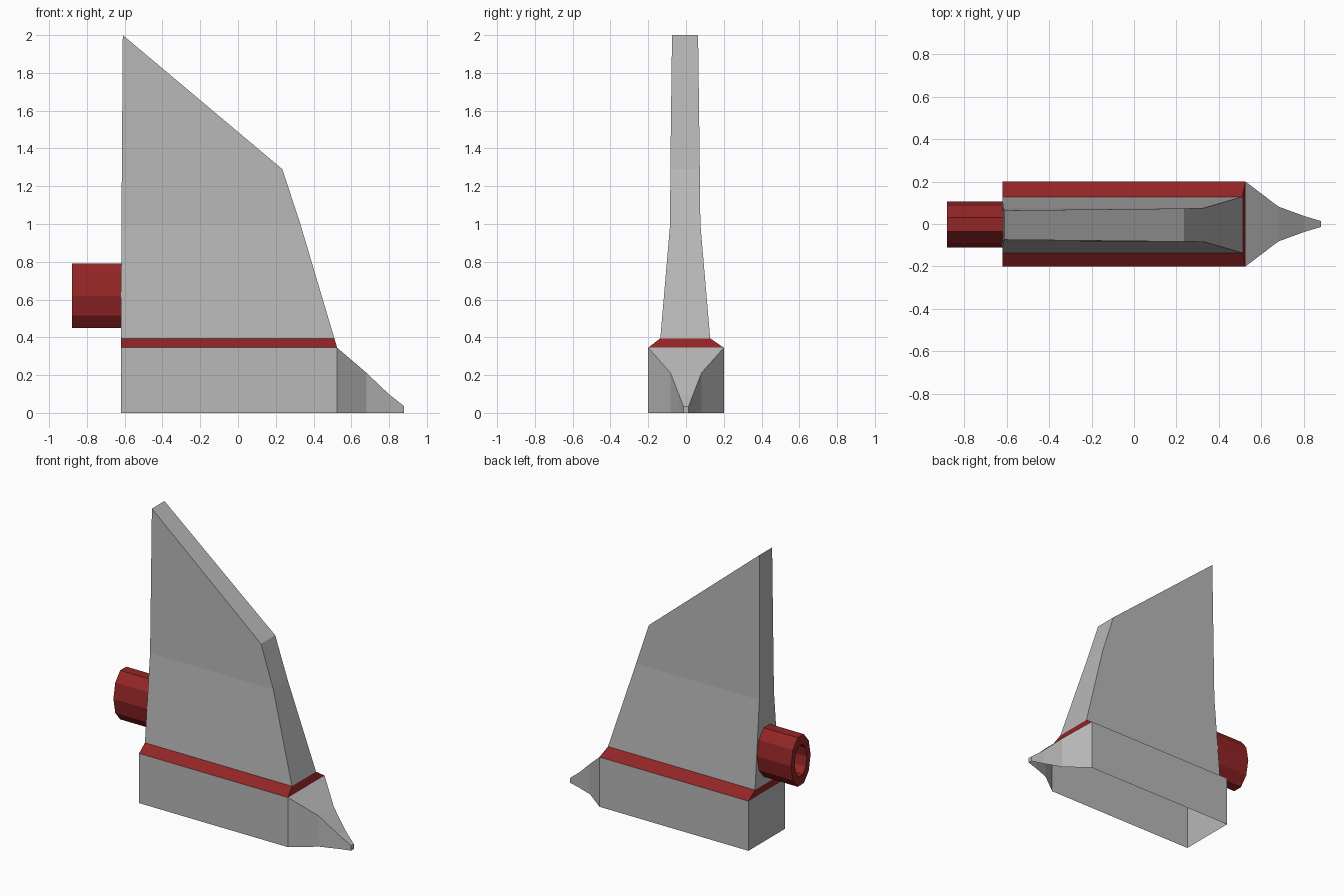
import bpy, bmesh, math

if "Cube" in bpy.data.objects:
    bpy.data.objects.remove(bpy.data.objects["Cube"])


def material(name, rgb):
    m = bpy.data.materials.new(name)
    m.diffuse_color = (*rgb, 1)
    m.use_nodes = True
    m.node_tree.nodes["Principled BSDF"].inputs["Base Color"].default_value = m.diffuse_color
    return m


GREY = material("hull grey", (0.48, 0.48, 0.48))
RED = material("dark red", (0.29, 0.018, 0.019))


def loft(name, sections, mat, closed=True, cap_start=False, cap_end=False, skip=()):
    """Skin matching sections into one flat-shaded shell."""
    bm = bmesh.new()
    rows = [[bm.verts.new(p) for p in s] for s in sections]
    for i, (a, b) in enumerate(zip(rows, rows[1:])):
        n = len(a)
        for j in range(n if closed else n - 1):
            k = (j + 1) % n
            if (i, j) in skip:
                continue
            quad = (a[j], a[k], b[k], b[j]) if closed else (a[j], b[j], b[k], a[k])
            bm.faces.new(quad)
    if cap_start:
        bm.faces.new(rows[0])
    if cap_end:
        bm.faces.new(rows[-1] if closed else rows[-1][::-1])
    me = bpy.data.meshes.new(name)
    bm.to_mesh(me)
    bm.free()
    me.materials.append(mat)
    ob = bpy.data.objects.new(name, me)
    bpy.context.collection.objects.link(ob)
    return ob


def level(rear, front, mid=0.0):
    """Four corners from (x, half width, z) at the rear and front edges."""
    (xr, wr, zr), (xf, wf, zf) = rear, front
    return [(xr, mid - wr, zr), (xf, mid - wf, zf), (xf, mid + wf, zf), (xr, mid + wr, zr)]


# Base box running into the pointed nose, open underneath
hull = [(-0.62, 0.2, 0.345), (0.525, 0.2, 0.345), (0.68, 0.082, 0.212),
        (0.80, 0.038, 0.098), (0.88, 0.014, 0.035)]
loft("base_and_nose",
     [[(x, -w, 0), (x, -w, z), (x, w, z), (x, w, 0)] for x, w, z in hull],
     GREY, closed=False, cap_start=True, cap_end=True, skip={(0, 1)})

# Bevelled red band, and the tapering fin above it
base_rim = level((-0.62, 0.2, 0.345), (0.525, 0.2, 0.345))
fin_root = level((-0.62, 0.132, 0.395), (0.51, 0.132, 0.395), -0.004)
loft("trim_band", [base_rim, fin_root], RED)
loft("fin", [fin_root,
             level((-0.617, 0.08, 1.0), (0.33, 0.08, 1.0), -0.004),
             level((-0.61, 0.069, 2.0), (0.235, 0.078, 1.29), -0.005)],
     GREY, cap_end=True)


# Ten-sided oval tail pipe with a hollow centre
def oval(x, k):
    return [(x, -0.003 + 0.108 * k * math.cos(a), 0.62 + 0.179 * k * math.sin(a))
            for a in (-math.tau * i / 10 for i in range(10))]


pipe = loft("tail_pipe", [oval(-0.60, 1), oval(-0.88, 1), oval(-0.88, 0.62), oval(-0.63, 0.62)],
            RED, cap_end=True)
bm = bmesh.new()
bm.from_mesh(pipe.data)
# Make sure the outside of the pipe faces outward
side = max(bm.faces, key=lambda f: f.calc_center_median().z)
if side.normal.z < 0:
    bmesh.ops.reverse_faces(bm, faces=bm.faces[:])
bm.to_mesh(pipe.data)
bm.free()
